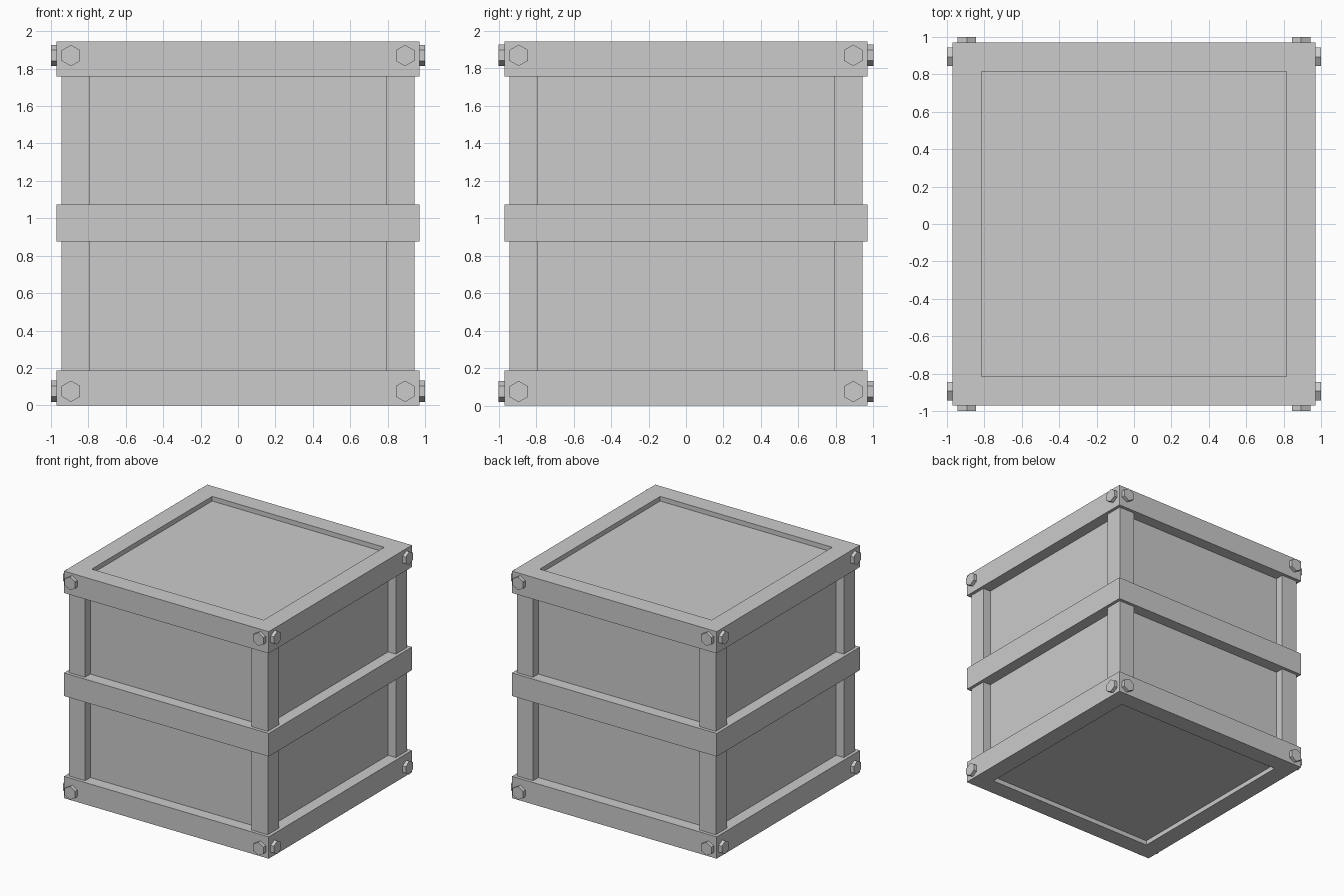
import bpy, bmesh
from math import pi
from mathutils import Matrix

if "Cube" in bpy.data.objects:
    bpy.data.objects.remove(bpy.data.objects["Cube"])

H = 1.945          # total height
BAND = 0.97        # half width of the bands
OPEN = 0.815       # half width of the lid and base openings


def finish(bm, name):
    bmesh.ops.recalc_face_normals(bm, faces=bm.faces)
    mesh = bpy.data.meshes.new(name)
    bm.to_mesh(mesh)
    bm.free()
    obj = bpy.data.objects.new(name, mesh)
    bpy.context.collection.objects.link(obj)
    return obj


def box(name, lo, hi):
    bm = bmesh.new()
    size = [b - a for a, b in zip(lo, hi)]
    mid = [(a + b) / 2 for a, b in zip(lo, hi)]
    bmesh.ops.create_cube(bm, size=1, matrix=Matrix.Translation(mid) @ Matrix.Diagonal((*size, 1)))
    return finish(bm, name)


def square_ring(name, outer, inner, z0, z1):
    # Rectangular profile swept round a square with mitred corners
    bm = bmesh.new()
    profile = [(outer, z0), (outer, z1), (inner, z1), (inner, z0)]
    corners = [(1, 1), (-1, 1), (-1, -1), (1, -1)]
    loops = [[bm.verts.new((sx * r, sy * r, z)) for r, z in profile] for sx, sy in corners]
    for i in range(4):
        a, b = loops[i], loops[(i + 1) % 4]
        for j in range(4):
            k = (j + 1) % 4
            bm.faces.new((a[j], b[j], b[k], a[k]))
    return finish(bm, name)


# Inner box whose faces form the recessed panels
box("panel_box", (-0.87, -0.87, 0.04), (0.87, 0.87, H - 0.04))

# Horizontal frames
square_ring("bottom_frame", BAND, OPEN, 0, 0.187)
square_ring("middle_band", BAND, OPEN, 0.875, 1.073)
square_ring("top_frame", BAND, OPEN, H - 0.187, H)

# Corner posts
for sx in (-1, 1):
    for sy in (-1, 1):
        xs = sorted((sx * 0.79, sx * 0.943))
        ys = sorted((sy * 0.79, sy * 0.943))
        box("corner_post", (xs[0], ys[0], 0.1), (xs[1], ys[1], H - 0.1))

# Hexagonal bolt heads, two per side on the top and bottom frames
for side in range(4):
    for x in (-0.893, 0.893):
        for z in (0.075, H - 0.075):
            bm = bmesh.new()
            m = (Matrix.Rotation(side * pi / 2, 4, 'Z') @ Matrix.Translation((x, -0.975, z))
                 @ Matrix.Rotation(pi / 2, 4, 'X'))
            bmesh.ops.create_cone(bm, cap_ends=True, segments=6, radius1=0.057,
                                  radius2=0.057, depth=0.05, matrix=m)
            finish(bm, "bolt_head")
